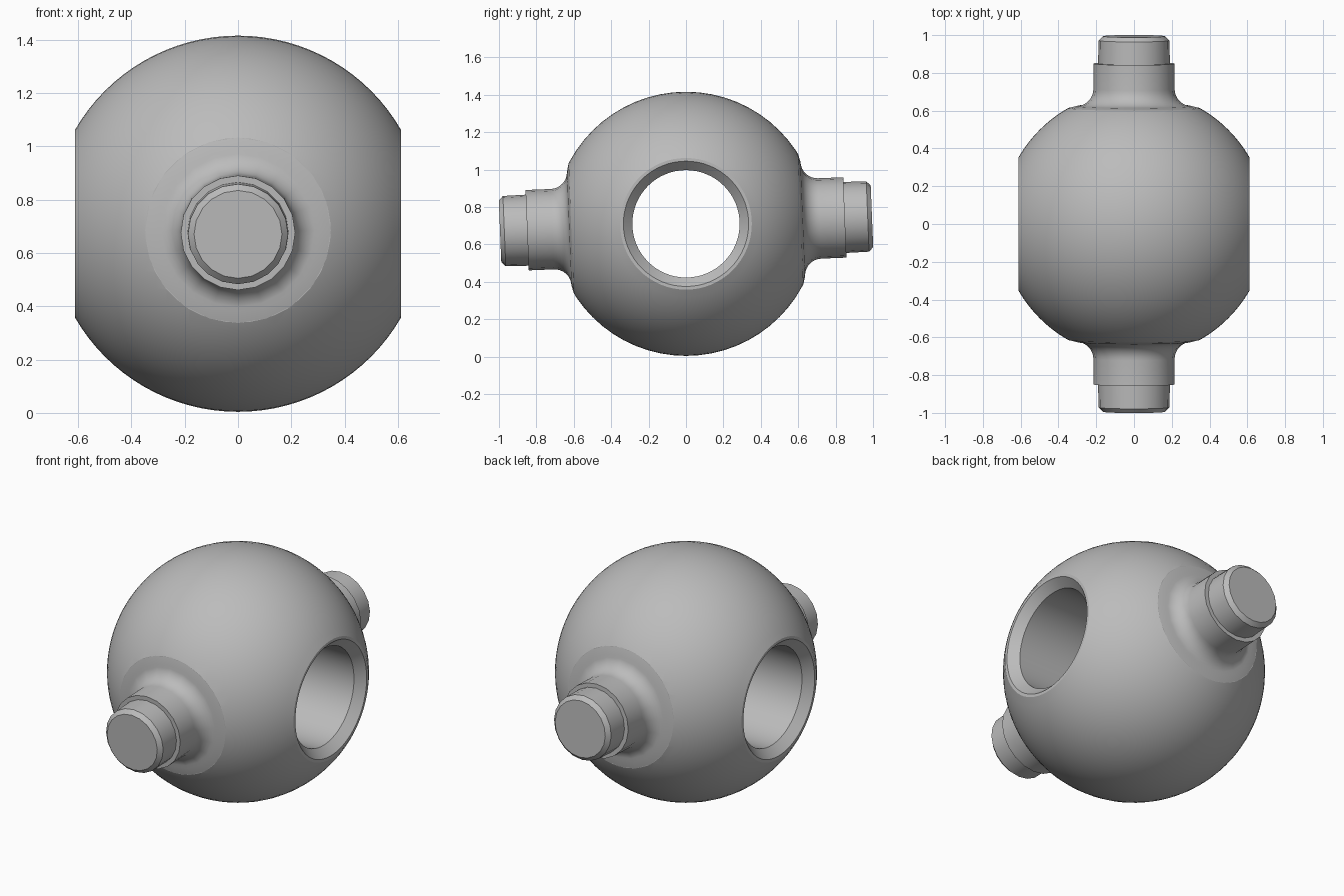
import bpy, bmesh
from math import sin, cos, pi, radians, asin, sqrt
from mathutils import Vector, Matrix

if "Cube" in bpy.data.objects:
    bpy.data.objects.remove(bpy.data.objects["Cube"])

CENTRE = Vector((0, 0, 0.71))
RADIUS = 0.706
FACE_X = 0.612       # flat bored faces
SEAT = 0.614         # flat seats under the trunnions
TILT = radians(2.3)

steel = bpy.data.materials.new("grey steel")
steel.use_nodes = True
grey = (0.5, 0.5, 0.5, 1)
steel.diffuse_color = grey
steel.node_tree.nodes["Principled BSDF"].inputs["Base Color"].default_value = grey


def lathe(profile, steps, closed=False):
    """Spin (radius, distance) points round the z axis."""
    bm = bmesh.new()
    verts = [bm.verts.new((r, 0, d)) for r, d in profile]
    pairs = list(zip(verts, verts[1:]))
    if closed:
        pairs.append((verts[-1], verts[0]))
    edges = [bm.edges.new(p) for p in pairs]
    bmesh.ops.spin(bm, geom=verts + edges, axis=(0, 0, 1), cent=(0, 0, 0),
                   angle=2 * pi, steps=steps, use_merge=True)
    bmesh.ops.remove_doubles(bm, verts=bm.verts, dist=1e-5)
    bmesh.ops.recalc_face_normals(bm, faces=bm.faces)
    return bm


def finish(bm, name, angle):
    mesh = bpy.data.meshes.new(name)
    bm.to_mesh(mesh)
    bm.free()
    mesh.materials.append(steel)
    obj = bpy.data.objects.new(name, mesh)
    bpy.context.collection.objects.link(obj)
    obj.location = CENTRE
    bpy.ops.object.select_all(action='DESELECT')
    obj.select_set(True)
    bpy.context.view_layer.objects.active = obj
    bpy.ops.object.shade_smooth_by_angle(angle=radians(angle))
    return obj


# Ball with a chamfered bore through it along x
limit = asin(FACE_X / RADIUS)
arc = [-limit + 2 * limit * i / 32 for i in range(33)]
profile = [(RADIUS * cos(a), RADIUS * sin(a)) for a in arc]
profile += [(0.335, FACE_X), (0.287, FACE_X - 0.05),
            (0.287, 0.05 - FACE_X), (0.335, -FACE_X)]
ball = lathe(profile, 64, closed=True)
bmesh.ops.rotate(ball, verts=ball.verts, matrix=Matrix.Rotation(pi / 2, 3, 'Y'))

# Flat seats for the two trunnions
axis = Vector((0, cos(TILT), sin(TILT)))
for side in (axis, -axis):
    cut = bmesh.ops.bisect_plane(ball, geom=ball.verts[:] + ball.edges[:] + ball.faces[:],
                                 plane_co=side * SEAT, plane_no=side, clear_outer=True)
    rim = [e for e in cut["geom_cut"] if isinstance(e, bmesh.types.BMEdge)]
    bmesh.ops.holes_fill(ball, edges=rim, sides=0)
bmesh.ops.recalc_face_normals(ball, faces=ball.faces)
finish(ball, "ball", 25)

# Stepped trunnions flaring into the seats
rim_radius = sqrt(RADIUS ** 2 - SEAT ** 2)
flare = [(0.305 - 0.09 * sin(a), 0.715 - 0.09 * cos(a))
         for a in [pi / 2 * i / 8 for i in range(9)]]
stem = [(rim_radius, SEAT), *flare, (0.215, 0.85), (0.19, 0.85),
        (0.188, 0.972), (0.165, 0.995), (0, 0.995)]
for name, side in (("back_trunnion", axis), ("front_trunnion", -axis)):
    bm = lathe(stem, 20)
    turn = Vector((0, 0, 1)).rotation_difference(side).to_matrix()
    bmesh.ops.rotate(bm, verts=bm.verts, matrix=turn)
    finish(bm, name, 30)
